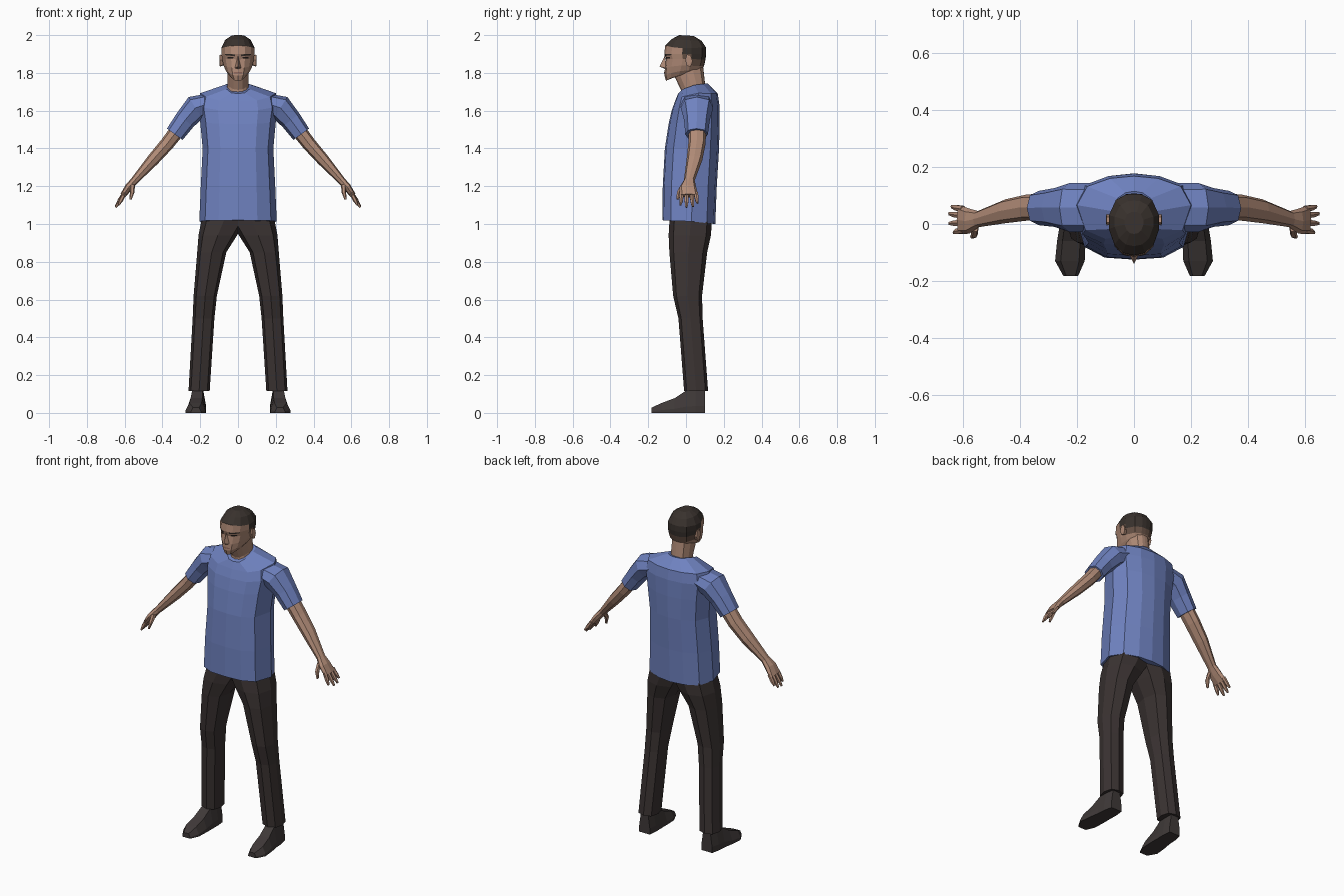
import bpy, bmesh, math
from mathutils import Vector
from mathutils.bvhtree import BVHTree

if "Cube" in bpy.data.objects:
    bpy.data.objects.remove(bpy.data.objects["Cube"])


def mat(name, r, g, b):
    m = bpy.data.materials.new(name)
    m.diffuse_color = (r, g, b, 1)
    m.use_nodes = True
    m.node_tree.nodes["Principled BSDF"].inputs["Base Color"].default_value = m.diffuse_color
    return m


SKIN = mat("skin", 0.44, 0.26, 0.185)
HAIR = mat("hair", 0.04, 0.031, 0.026)
FADE = mat("short_hair", 0.13, 0.08, 0.058)
SHIRT = mat("shirt_blue", 0.16, 0.225, 0.53)
PANTS = mat("trouser_dark", 0.043, 0.033, 0.032)
SHOE = mat("shoe_dark", 0.05, 0.041, 0.04)
EYE = mat("eye_dark", 0.02, 0.014, 0.012)
LIP = mat("lip", 0.27, 0.13, 0.1)


def make(name, verts, faces, mats, mirror=False):
    me = bpy.data.meshes.new(name)
    bm = bmesh.new()
    vs = [bm.verts.new(v) for v in verts]
    for f in faces:
        bm.faces.new([vs[i] for i in f])
    bmesh.ops.recalc_face_normals(bm, faces=bm.faces)
    bm.to_mesh(me)
    bm.free()
    ob = bpy.data.objects.new(name, me)
    bpy.context.collection.objects.link(ob)
    for m in mats:
        me.materials.append(m)
    if mirror:
        ob.modifiers.new("mirror", 'MIRROR').use_mirror_merge = False
    return ob


def loft(name, rings, mats, mirror=False):
    n = len(rings[0])
    verts = [p for r in rings for p in r]
    faces = [tuple(range(n)), tuple(range(len(verts) - n, len(verts)))]
    for k in range(len(rings) - 1):
        for i in range(n):
            j = (i + 1) % n
            faces.append((k*n + i, k*n + j, k*n + n + j, k*n + n + i))
    return make(name, verts, faces, mats, mirror)


def body_ring(zf, zs, zb, hw, yf, yb, half):
    """Level ring from a half profile; front, side and back heights may differ."""
    full = half + [(-x, y) for x, y in half[-2:0:-1]]
    yc, yr = (yf + yb) / 2, (yb - yf) / 2
    return [(x*hw, yc + y*yr,
             zs + ((zf - zs)*y*y if y < 0 else (zb - zs)*y)) for x, y in full]


def boxy(n, p):
    out = []
    for k in range(n):
        a = 2*math.pi*k/n
        c, s = math.cos(a), math.sin(a)
        out.append((math.copysign(abs(c)**p, c), math.copysign(abs(s)**p, s)))
    return out


def limb(points, n=8):
    """Rings (x, y, z, half thickness, half depth) square to a path in the xz plane."""
    rings = []
    for k, (x, y, z, ru, rv) in enumerate(points):
        a, b = points[max(k-1, 0)], points[min(k+1, len(points)-1)]
        d = Vector((b[0]-a[0], 0, b[2]-a[2])).normalized()
        rings.append([(x - d.z*u*ru, y + v*rv, z + d.x*u*ru) for u, v in boxy(n, 0.85)])
    return rings


# Shirt body
TORSO = [(0, -1), (.5, -.95), (.85, -.68), (1, .1), (.82, .68), (.42, .93), (0, 1)]
loft("shirt_body", [body_ring(*r, TORSO) for r in [
    (1.02, 1.015, 1.0, .205, -.125, .155),
    (1.2, 1.2, 1.2, .197, -.123, .163),
    (1.4, 1.4, 1.4, .187, -.112, .175),
    (1.53, 1.54, 1.53, .2, -.092, .178),
    (1.6, 1.63, 1.63, .213, -.076, .177),
    (1.65, 1.693, 1.69, .2, -.058, .168),
    (1.69, 1.735, 1.745, .072, -.042, .115)]], [SHIRT])

# Sleeves
loft("sleeve", limb([(.13, .058, 1.645, .05, .085), (.225, .058, 1.615, .068, .086),
                     (.28, .058, 1.55, .057, .068), (.335, .056, 1.475, .051, .06)]), [SHIRT], True)

# Bare arms, palms, fingers and thumbs
loft("arm", limb([(.31, .06, 1.51, .04, .046), (.375, .058, 1.425, .037, .046),
                  (.45, .045, 1.34, .033, .042), (.552, .016, 1.225, .02, .028)]), [SKIN], True)
loft("palm", limb([(.545, .017, 1.233, .02, .028), (.578, .01, 1.195, .021, .044),
                   (.61, .015, 1.15, .015, .05)]), [SKIN], True)
for i, (y0, y1, x, z) in enumerate([(-.022, -.03, .632, 1.1), (.004, .002, .648, 1.088),
                                    (.03, .036, .648, 1.092), (.053, .061, .64, 1.11)]):
    loft("finger_%d" % (i+1), limb([(.6, y0, 1.165, .011, .012),
         ((.608 + x)/2, (y0+y1)/2, (1.15 + z)/2, .011, .011), (x, y1, z, .005, .006)], 6), [SKIN], True)
loft("thumb", limb([(.558, -.008, 1.21, .013, .02), (.56, -.036, 1.17, .012, .013),
                    (.569, -.045, 1.13, .006, .007)], 6), [SKIN], True)

# Trouser legs, overlapping at the hip
legs = []
for z, xi, xo, yf, yb in [(1.06, -.07, .185, -.085, .14), (.94, .005, .209, -.092, .132),
                          (.85, .062, .216, -.088, .112), (.62, .112, .235, -.068, .085),
                          (.5, .125, .24, -.04, .088), (.115, .15, .262, -.01, .117)]:
    legs.append([((xi+xo)/2 + u*(xo-xi)/2, (yf+yb)/2 + v*(yb-yf)/2, z) for u, v in boxy(8, .75)])
loft("trouser_leg", legs, [PANTS], True)

# Shoes, swept from heel to toe
SOLE = [(-1, 0), (1, 0), (1, .28), (.62, 1), (-.62, 1), (-1, .28)]
loft("shoe", [[(xc + u*hw, y, v*h) for u, v in SOLE] for y, xc, hw, h in [
    (.1, .21, .036, .13), (.05, .213, .044, .13), (0, .215, .045, .118), (-.06, .22, .05, .078),
    (-.13, .225, .052, .052), (-.182, .222, .026, .028)]], [SHOE], True)

# Neck
HEAD = [(0, -1), (.42, -.92), (.75, -.66), (.97, -.15), (.97, .3), (.7, .8), (.3, .98), (0, 1)]
loft("neck", [body_ring(*r, HEAD) for r in [
    (1.66, 1.67, 1.7, .064, -.03, .105), (1.71, 1.735, 1.75, .058, -.027, .1),
    (1.79, 1.81, 1.84, .058, -.065, .09)]], [SKIN])

# Head, with hair coloured by level and depth
levels = [(1.757, 1.785, 1.8, .046, -.106, .05), (1.785, 1.81, 1.822, .066, -.114, .083),
          (1.825, 1.84, 1.835, .079, -.112, .095), (1.872, 1.875, 1.87, .087, -.106, .103),
          (1.9, 1.9, 1.9, .09, -.115, .107), (1.945, 1.93, 1.935, .091, -.11, .106),
          (1.978, 1.975, 1.97, .07, -.078, .082), (2, 1.998, 1.995, .034, -.035, .042)]
head = loft("head", [body_ring(*r, HEAD) for r in levels], [SKIN, HAIR, FADE])
n = 2*len(HEAD) - 2
for i, f in enumerate(head.data.polygons):
    level, y = (i - 2)//n, f.center.y
    if i == 1 or level >= 5 or (level >= 3 and y > .04) or (level == 4 and y > -.01):
        f.material_index = 1
    elif (level == 2 and y > .04) or (level == 3 and y > -.01):
        f.material_index = 2

# Nose
make("nose", [(0, -.112, 1.892), (0, -.14, 1.834), (-.017, -.106, 1.825),
              (.017, -.106, 1.825), (0, -.1, 1.815)],
     [(0, 1, 2), (0, 3, 1), (1, 3, 4), (1, 4, 2), (0, 2, 4, 3)], [SKIN])

# Ears
loft("ear", [[(x, .015 + u*.02*s, 1.865 + v*.035*s - u*.004) for u, v in boxy(6, 1)]
             for x, s in [(.078, .8), (.096, 1), (.098, .6)]], [SKIN], True)

# Face details laid on the head surface
bm = bmesh.new()
bm.from_mesh(head.data)
tree = BVHTree.FromBMesh(bm)
bm.free()


def plate(name, top, bottom, m, mirror):
    cols, verts = 6, []
    for (xa, za), (xb, zb) in (top, bottom):
        for k in range(cols + 1):
            t = k/cols
            x, z = xa + (xb-xa)*t, za + (zb-za)*t
            hit = tree.ray_cast(Vector((x, -1, z)), Vector((0, 1, 0)))[0]
            verts.append((x, (hit.y if hit else -.1) - .003, z))
    w = cols + 1
    ob = make(name, verts, [(k, k+w, k+w+1, k+1) for k in range(cols)], [m], mirror)
    if sum(p.normal.y for p in ob.data.polygons) > 0:
        ob.data.flip_normals()


plate("eyebrow", ((.017, 1.898), (.068, 1.901)), ((.017, 1.888), (.068, 1.894)), HAIR, True)
plate("eye", ((.024, 1.884), (.056, 1.884)), ((.026, 1.875), (.054, 1.876)), EYE, True)
plate("mouth", ((-.024, 1.804), (.024, 1.804)), ((-.02, 1.797), (.02, 1.797)), LIP, False)
